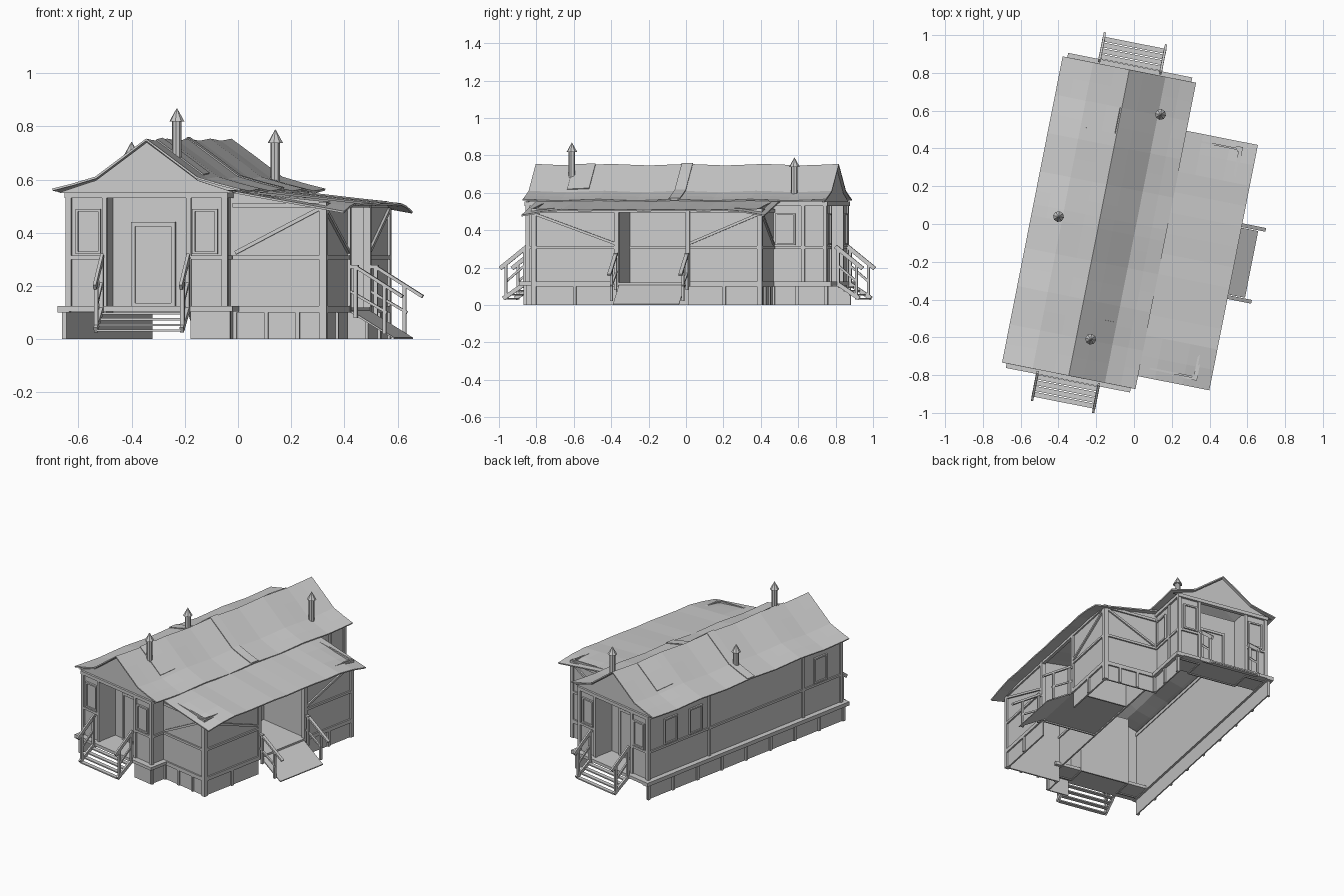
import bpy, bmesh
from math import sin, cos, radians, pi
from mathutils import Matrix, Vector

if "Cube" in bpy.data.objects:
    bpy.data.objects.remove(bpy.data.objects["Cube"])

# House frame: u across, v along, turned about z
WORLD = Matrix.Translation((-0.185, 0.007, 0)) @ Matrix.Rotation(radians(-11.2), 4, 'Z')
SIDES = (-1, 1)

class Part:
    """Collects simple solids into one named object."""
    def __init__(self, name):
        self.name, self.bm = name, bmesh.new()

    def box(self, u, v, z):
        lo = [min(a) for a in (u, v, z)]
        hi = [max(a) for a in (u, v, z)]
        mid = Vector([(a + b) / 2 for a, b in zip(lo, hi)])
        size = [b - a for a, b in zip(lo, hi)]
        bmesh.ops.create_cube(self.bm, size=1, matrix=Matrix.Translation(mid) @ Matrix.Diagonal((*size, 1)))

    def bar(self, p, q, w=0.016, h=0.016):
        p, q = Vector(p), Vector(q)
        d = q - p
        m = Matrix.Translation((p + q) / 2) @ d.to_track_quat('Z', 'Y').to_matrix().to_4x4()
        bmesh.ops.create_cube(self.bm, size=1, matrix=m @ Matrix.Diagonal((w, h, d.length, 1)))

    def prism(self, profile, v0, v1):
        a = [self.bm.verts.new((u, v0, z)) for u, z in profile]
        b = [self.bm.verts.new((u, v1, z)) for u, z in profile]
        self.bm.faces.new(a)
        self.bm.faces.new(b[::-1])
        for i in range(len(a)):
            j = (i + 1) % len(a)
            self.bm.faces.new((a[j], a[i], b[i], b[j]))

    def sheet(self, us, vs, height):
        rows = [[self.bm.verts.new((u, v, height(u, v))) for u in us] for v in vs]
        for r, s in zip(rows, rows[1:]):
            for i in range(len(us) - 1):
                self.bm.faces.new((r[i], r[i + 1], s[i + 1], s[i]))

    def lathe(self, u, v, z0, z1, r0, r1, n=8):
        m = Matrix.Translation((u, v, (z0 + z1) / 2))
        bmesh.ops.create_cone(self.bm, cap_ends=True, segments=n, radius1=r0, radius2=r1, depth=z1 - z0, matrix=m)

    def done(self, thick=0):
        bmesh.ops.recalc_face_normals(self.bm, faces=self.bm.faces)
        me = bpy.data.meshes.new(self.name)
        self.bm.to_mesh(me)
        ob = bpy.data.objects.new(self.name, me)
        bpy.context.collection.objects.link(ob)
        ob.matrix_world = WORLD
        if thick:
            mod = ob.modifiers.new('Thickness', 'SOLIDIFY')
            mod.thickness = thick
        return ob

# Main roof: flared gable with a slightly sagging ridge
PROFILE = [(0, 0.75), (0.08, 0.692), (0.195, 0.607), (0.28, 0.582), (0.36, 0.562)]
def roof_z(u, v):
    a = abs(u)
    for (a0, z0), (a1, z1) in zip(PROFILE, PROFILE[1:]):
        if a <= a1 + 1e-6:
            return z0 + (z1 - z0) * (a - a0) / (a1 - a0) + 0.004 * cos(v * 15)
us = [-p[0] for p in PROFILE[:0:-1]] + [p[0] for p in PROFILE]
roof = Part('main_roof')
roof.sheet(us, [-0.826 + 1.652 * i / 16 for i in range(17)], roof_z)
roof.done(0.008)
seam = Part('roof_seam_and_patches')
lift = lambda u, v: roof_z(u, v) + 0.006
seam.sheet(us, (-0.03, 0.03), lift)
seam.sheet((0.0, 0.08, 0.18), (-0.62, -0.5), lift)
seam.sheet((-0.18, -0.08, -0.01), (0.48, 0.62), lift)
seam.done(0.005)

# Side wing roof with drooping outer corners
def wing_z(u, v):
    t = (u - 0.31) / 0.435
    end = abs((v + 0.095) / 0.662)
    return 0.56 - 0.05 * t - 0.028 * t * max(0, (end - 0.75) / 0.25) + 0.002 * sin(v * 20)
wing_roof = Part('wing_roof')
wing_roof.sheet((0.31, 0.45, 0.6, 0.745), [-0.757 + 1.324 * i / 12 for i in range(13)], wing_z)
wing_roof.done(0.008)

# Gable panels
gable = Part('gables')
tri = [(-0.34, 0.55), (0.34, 0.55), (0.195, 0.597), (0, 0.74), (-0.195, 0.597)]
for s in SIDES:
    gable.prism(tri, s * 0.80, s * 0.812)
gable.done()

# Main walls, with a recessed porch at each end
walls = Part('main_walls')
for s in SIDES:
    walls.box((s * 0.29, s * 0.30), (-0.81, 0.81), (0.10, 0.56))
    for e in SIDES:
        walls.box((s * 0.155, s * 0.30), (e * 0.80, e * 0.81), (0.10, 0.55))
        walls.box((s * 0.155, s * 0.165), (e * 0.68, e * 0.81), (0.10, 0.55))
    walls.box((-0.165, 0.165), (s * 0.67, s * 0.68), (0.10, 0.55))
walls.done()

# Corner posts, rails and eave beams
trim = Part('wall_trim')
for s in SIDES:
    trim.box((s * 0.285, s * 0.312), (-0.82, 0.82), (0.53, 0.552))
    trim.box((-0.312, 0.312), (s * 0.80, s * 0.825), (0.53, 0.552))
    trim.box((s * 0.295, s * 0.308), (-0.81, 0.81), (0.30, 0.315))
    for e in SIDES:
        trim.box((s * 0.288, s * 0.31), (e * 0.80, e * 0.82), (0.12, 0.54))
        trim.box((s * 0.152, s * 0.17), (e * 0.80, e * 0.82), (0.12, 0.54))
        trim.box((s * 0.155, s * 0.30), (e * 0.805, e * 0.82), (0.30, 0.315))
for v in (-0.49, 0.30):
    trim.box((-0.31, -0.295), (v - 0.01, v + 0.01), (0.12, 0.54))
trim.box((0.295, 0.31), (0.68, 0.70), (0.12, 0.54))
trim.done()

# Window and door frames: put() maps along-wall and outward distance to u, v
def frame(part, put, a0, a1, z0, z1, w=0.01):
    for a, b, c, d in ((a0, a0 + w, z0, z1), (a1 - w, a1, z0, z1), (a0, a1, z0, z0 + w), (a0, a1, z1 - w, z1)):
        part.box(*put(a, b, 0.0, 0.012), (c, d))
    part.box(*put(a0, a1, 0.0, 0.004), (z0, z1))
def end_wall(s, v):
    return lambda a, b, c, d: ((a, b), (s * (v + c), s * (v + d)))
def side_wall(s, u):
    return lambda a, b, c, d: ((s * (u + c), s * (u + d)), (a, b))
windows, doors = Part('windows'), Part('doors')
for s in SIDES:
    for c in SIDES:
        frame(windows, end_wall(s, 0.81), c * 0.224 - 0.048, c * 0.224 + 0.048, 0.32, 0.49)
    frame(doors, end_wall(s, 0.68), -0.085, 0.085, 0.12, 0.44, 0.016)
for v in (0.57, 0.36, -0.69):
    frame(windows, side_wall(-1, 0.30), v, v + 0.11, 0.32, 0.49)
frame(windows, side_wall(1, 0.30), 0.54, 0.65, 0.32, 0.49)
windows.done()
doors.done()

# Deck ledges and porch floors
deck = Part('deck')
for s in SIDES:
    deck.box((-0.335, 0.335), (s * 0.68, s * 0.85), (0.105, 0.125))
deck.box((-0.335, -0.29), (-0.85, 0.85), (0.10, 0.125))
deck.box((0.29, 0.335), (0.53, 0.85), (0.10, 0.125))
deck.box((0.29, 0.67), (-0.254, 0.134), (0.108, 0.12))
deck.done()

# Skirting boards with posts
skirt = Part('skirting')
skirt.box((-0.312, -0.304), (-0.83, 0.83), (0, 0.105))
for i in range(9):
    v = -0.82 + i * 0.205
    skirt.box((-0.322, -0.305), (v - 0.009, v + 0.009), (0, 0.105))
for v0, v1 in ((0.53, 0.83), (-0.83, -0.71)):
    skirt.box((0.304, 0.312), (v0, v1), (0, 0.105))
for v in (-0.82, 0.66, 0.82):
    skirt.box((0.305, 0.322), (v - 0.009, v + 0.009), (0, 0.105))
skirt.box((0.17, 0.312), (-0.83, -0.822), (0, 0.105))
skirt.done()

# Wing walls around a central entrance
V0, V1, O0, O1, U = -0.71, 0.53, -0.254, 0.134, 0.66
wing = Part('wing_walls')
side = [(0.30, 0), (U, 0), (U, 0.518), (0.30, 0.555)]
inner = [(0.30, 0.1), (U, 0.1), (U, 0.518), (0.30, 0.555)]
for v, d in ((V0, 0.01), (V1, -0.01)):
    wing.prism(side, v, v + d)
for v, d in ((O0, -0.01), (O1, 0.01)):
    wing.prism(inner, v, v + d)
for a, b in ((V0, O0), (O1, V1)):
    wing.box((U - 0.01, U), (a, b), (0, 0.518))
wing.done()

# Wing posts, rails and diagonal braces
wt = Part('wing_trim')
for v, s in ((V0, -1), (V1, 1)):
    wt.box((U - 0.018, U + 0.01), (v - s * 0.018, v + s * 0.01), (0, 0.515))
    for z0, z1 in ((0.10, 0.125), (0.30, 0.315), (0.495, 0.512)):
        wt.box((0.31, U), (v, v + s * 0.01), (z0, z1))
    wt.bar((0.32, v + s * 0.004, 0.325), (U - 0.02, v + s * 0.004, 0.49), 0.012, 0.014)
    for u in (0.31, 0.43, 0.55):
        wt.box((u, u + 0.016), (v, v + s * 0.01), (0, 0.11))
for a, b in ((V0, O0), (V1, O1)):
    for z0, z1 in ((0.10, 0.125), (0.30, 0.315), (0.495, 0.512)):
        wt.box((U, U + 0.01), (a, b), (z0, z1))
    wt.box((U - 0.015, U + 0.012), (b - 0.012, b + 0.012), (0.1, 0.515))
    wt.bar((U + 0.004, a, 0.49), (U + 0.004, b, 0.325), 0.012, 0.014)
    m = (a + b) / 2
    wt.box((U, U + 0.01), (m - 0.009, m + 0.009), (0, 0.11))
wt.box((U - 0.01, U + 0.01), (O0, O1), (0.495, 0.515))
wt.done()

# Entrance ramp with handrails
ramp = Part('ramp')
ramp.prism([(0.65, 0.12), (0.835, 0.006), (0.835, 0), (0.65, 0.11)], -0.24, 0.12)
ramp.done()
rails = Part('ramp_rails')
for v in (O0, O1):
    for u, z0, z1 in ((0.69, 0.08, 0.265), (0.80, 0.02, 0.205)):
        rails.bar((u, v, z0), (u, v, z1), 0.014, 0.014)
    rails.bar((0.66, v, 0.272), (0.70, v, 0.272), 0.02, 0.012)
    rails.bar((0.69, v, 0.272), (0.87, v, 0.16), 0.02, 0.012)
    rails.bar((0.67, v, 0.18), (0.81, v, 0.10), 0.012, 0.010)
rails.done()

# End steps with sloping handrails
steps, hand = Part('steps'), Part('step_rails')
for s in SIDES:
    for i in range(4):
        v, z = 0.865 + i * 0.031, 0.10 - i * 0.021
        steps.box((-0.16, 0.16), (s * (v - 0.013), s * (v + 0.013)), (z - 0.008, z))
    for u in (-0.165, 0.165):
        hand.bar((u, s * 0.85, 0.115), (u, s * 0.97, 0.035), 0.014, 0.022)
        hand.bar((u, s * 0.855, 0.10), (u, s * 0.855, 0.305), 0.015, 0.015)
        hand.bar((u, s * 0.955, 0.035), (u, s * 0.955, 0.215), 0.015, 0.015)
        hand.bar((u, s * 0.84, 0.313), (u, s * 0.988, 0.195), 0.012, 0.022)
        hand.bar((u, s * 0.85, 0.215), (u, s * 0.955, 0.125), 0.010, 0.012)
steps.done()
hand.done()

# Stove pipes with conical caps
pipes = Part('stove_pipes')
for u, v, top in ((0.076, -0.614, 0.868), (0.208, 0.625, 0.788), (-0.217, -0.010, 0.742)):
    pipes.lathe(u, v, min(roof_z(u, v) - 0.02, top - 0.06), top - 0.045, 0.018, 0.018)
    pipes.lathe(u, v, top - 0.05, top, 0.029, 0.001)
pipes.done()
